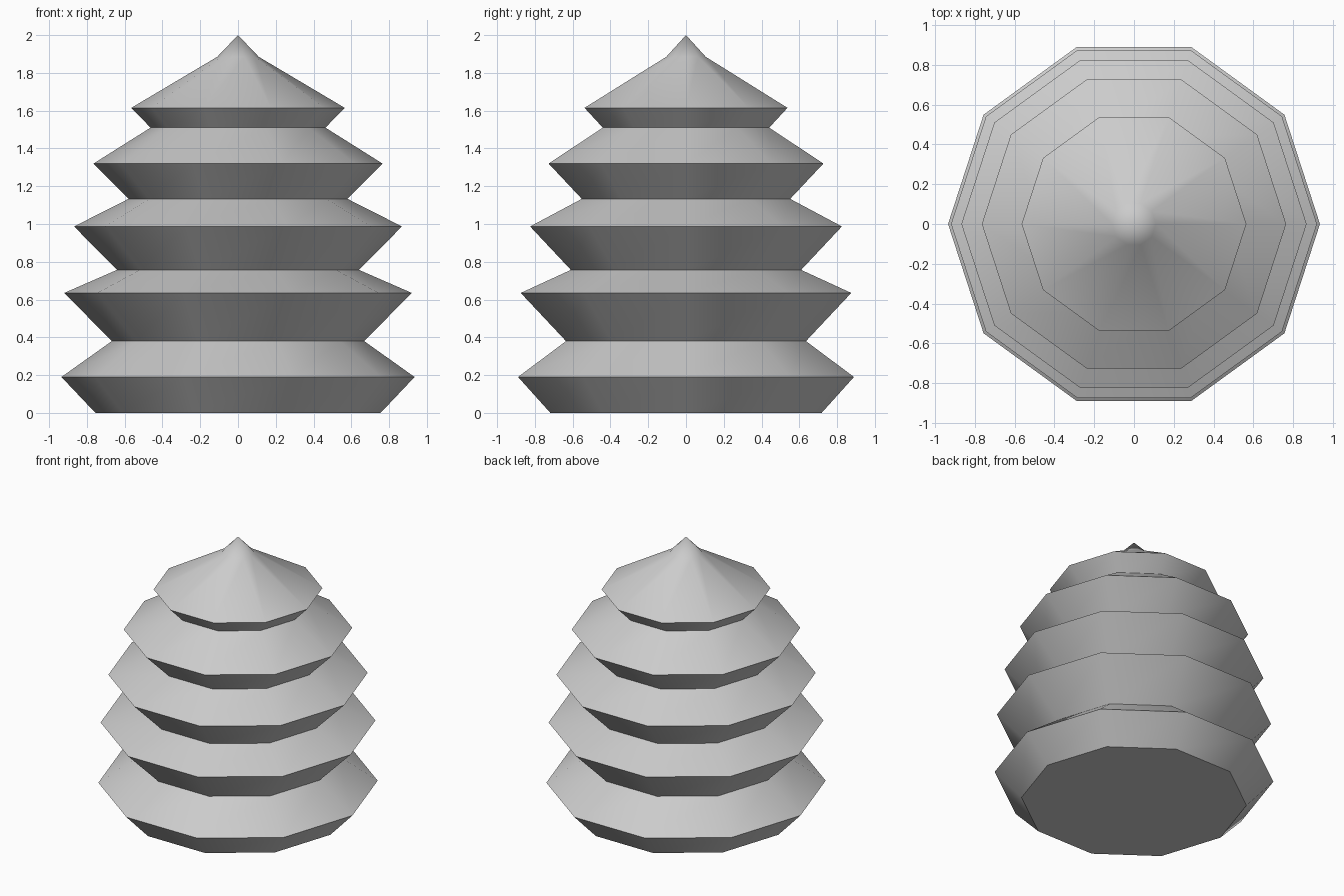
import bpy, bmesh, math

cube = bpy.data.objects.get("Cube")
if cube:
    bpy.data.objects.remove(cube, do_unlink=True)

SIDES = 10

# Single pale grey for the whole tree
grey = bpy.data.materials.new("pale_grey")
grey.use_nodes = True
color = (0.6, 0.6, 0.6, 1)
grey.diffuse_color = color
grey.node_tree.nodes["Principled BSDF"].inputs["Base Color"].default_value = color

# Radius and height of each ring: base, then eave and neck of every tier
profile = [(0.755, 0), (0.935, 0.19), (0.668, 0.38), (0.92, 0.635),
           (0.641, 0.757), (0.868, 0.987), (0.58, 1.133), (0.765, 1.32),
           (0.463, 1.51), (0.565, 1.615), (0.11, 1.885)]

bm = bmesh.new()
rings = []
for radius, z in profile:
    angles = [math.tau * i / SIDES for i in range(SIDES)]
    rings.append([bm.verts.new((radius * math.cos(a), radius * math.sin(a), z))
                  for a in angles])

# Walls between neighbouring rings
for low, high in zip(rings, rings[1:]):
    for i in range(SIDES):
        j = (i + 1) % SIDES
        bm.faces.new((low[i], low[j], high[j], high[i]))

# Flat base and pointed tip
bm.faces.new(rings[0][::-1])
tip = bm.verts.new((0, 0, 2))
for i in range(SIDES):
    bm.faces.new((rings[-1][i], rings[-1][(i + 1) % SIDES], tip))

mesh = bpy.data.meshes.new("tiered_tree")
bm.to_mesh(mesh)
bm.free()
mesh.materials.append(grey)
tree = bpy.data.objects.new("tiered_tree", mesh)
bpy.context.collection.objects.link(tree)

# Smooth around each tier, sharp at eaves and necks
bpy.ops.object.select_all(action='DESELECT')
tree.select_set(True)
bpy.context.view_layer.objects.active = tree
bpy.ops.object.shade_smooth_by_angle(angle=math.radians(40))
